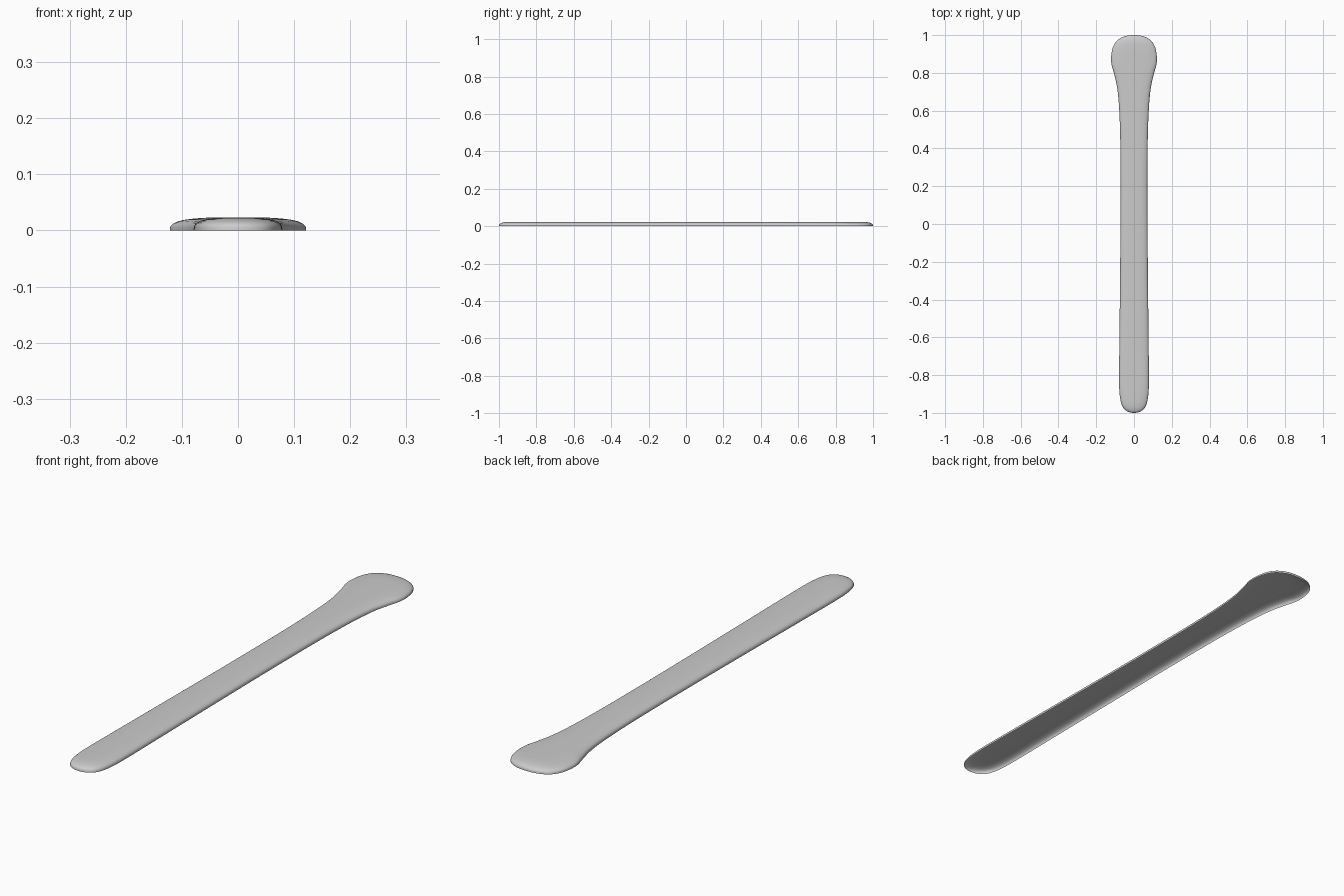
import bpy, bmesh, math

if "Cube" in bpy.data.objects:
    bpy.data.objects.remove(bpy.data.objects["Cube"])

# Right half of the outline (x, y), from handle tip to head tip
OUTLINE = [(0, -1), (0.035, -0.992), (0.06, -0.968), (0.074, -0.92), (0.079, -0.83),
           (0.077, -0.6), (0.073, -0.2), (0.071, 0.1), (0.072, 0.4), (0.078, 0.6),
           (0.089, 0.72), (0.107, 0.8), (0.119, 0.845), (0.121, 0.885), (0.112, 0.935),
           (0.088, 0.973), (0.049, 0.994), (0, 1)]
HEIGHT = 0.0235
SIDE_STEPS = 18     # rings from the rim to the middle
CURVE_STEPS = 5


def smooth_path(pts, steps):
    """Catmull-Rom curve, mirrored past both tips so the ends are round."""
    p = [(-pts[1][0], pts[1][1])] + pts + [(-pts[-2][0], pts[-2][1])]
    out = []
    for i in range(1, len(p) - 2):
        for s in range(steps):
            t = s / steps
            out.append(tuple(0.5 * (2 * b + (c - a) * t + (2 * a - 5 * b + 4 * c - d) * t * t
                                    + (3 * b - a - 3 * c + d) * t ** 3)
                             for a, b, c, d in zip(p[i - 1], p[i], p[i + 1], p[i + 2])))
    return out + [pts[-1]]


# Domed stick: a thin shell, open underneath
bm = bmesh.new()
path = smooth_path(OUTLINE, CURVE_STEPS)
rows = []
for k in range(-SIDE_STEPS, SIDE_STEPS + 1):
    a = math.sin(k / SIDE_STEPS * math.pi / 2)
    z = HEIGHT * max(0.0, 1 - abs(a) ** 3) ** (1 / 3)
    shrink = 1 - 0.09 * (1 - abs(a))
    rows.append([bm.verts.new((x * a, y * shrink, z)) for x, y in path])
for r0, r1 in zip(rows, rows[1:]):
    for j in range(len(path) - 1):
        bm.faces.new((r0[j], r1[j], r1[j + 1], r0[j + 1]))
bmesh.ops.remove_doubles(bm, verts=bm.verts, dist=0.00002)
for f in bm.faces:
    f.smooth = True

mesh = bpy.data.meshes.new("flat_stick")
bm.to_mesh(mesh)
bm.free()
bpy.context.collection.objects.link(bpy.data.objects.new("flat_stick", mesh))
